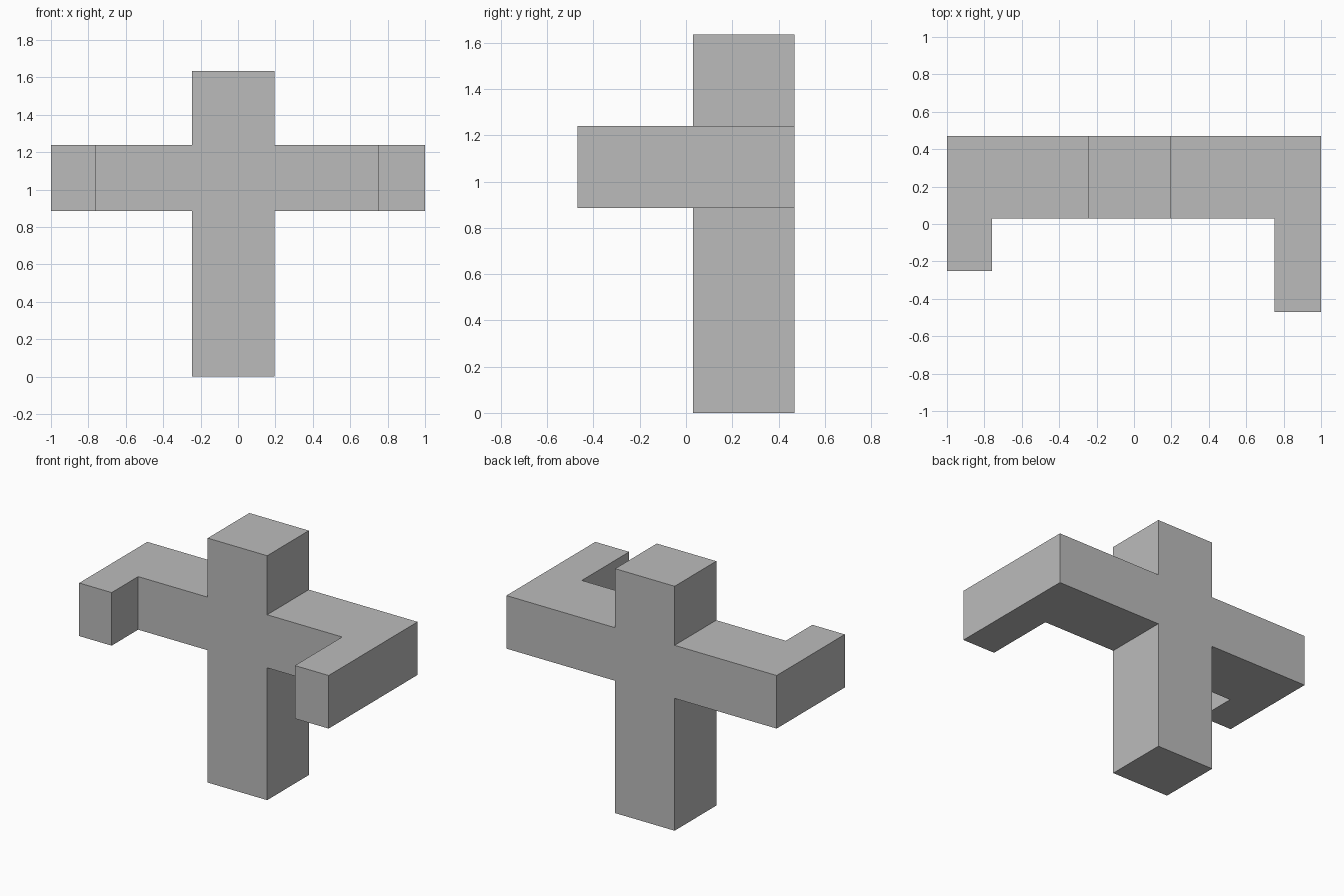
import bpy, bmesh
from mathutils import Vector

if "Cube" in bpy.data.objects:
    bpy.data.objects.remove(bpy.data.objects["Cube"])

BACK, FRONT = 0.47, 0.03
X = [-1.0, -0.76, -0.245, 0.195, 0.75, 1.0]   # arm tip, hook, post, post, hook, arm tip
Z = [0.0, 0.885, 1.24, 1.635]                 # base, arm underside, arm top, post top
HOOK_REACH = {0: 0.28, 4: 0.50}               # forward length of the left and right hooks

grey = bpy.data.materials.new("grey")
grey.diffuse_color = (0.5, 0.5, 0.5, 1)
grey.use_nodes = True
grey.node_tree.nodes["Principled BSDF"].inputs["Base Color"].default_value = grey.diffuse_color

bm = bmesh.new()


def extrude(faces, depth):
    """Push faces forward (-y) and return the new front faces."""
    out = bmesh.ops.extrude_face_region(bm, geom=faces)["geom"]
    verts = [g for g in out if isinstance(g, bmesh.types.BMVert)]
    bmesh.ops.translate(bm, verts=verts, vec=Vector((0, -depth, 0)))
    return [g for g in out if isinstance(g, bmesh.types.BMFace)]


# Cross-shaped back profile: an arm row crossed by a post column
cells = [(i, 1) for i in range(5)] + [(2, 0), (2, 2)]
profile = []
for i, k in cells:
    corners = [(X[i], Z[k]), (X[i + 1], Z[k]), (X[i + 1], Z[k + 1]), (X[i], Z[k + 1])]
    profile.append(bm.faces.new([bm.verts.new((x, BACK, z)) for x, z in corners]))
bmesh.ops.remove_doubles(bm, verts=bm.verts[:], dist=0.0001)

# Thickness of the post and arms
front = extrude(bm.faces[:], BACK - FRONT)

# Hooks reaching forward from the two arm tips
for i, reach in HOOK_REACH.items():
    tip = [f for f in front if f.is_valid
           and X[i] < f.calc_center_median().x < X[i + 1]]
    old = tip[:]
    extrude(tip, reach)
    front = [f for f in front if f.is_valid and f not in old]

# Close the back if needed, then merge coplanar faces into clean flat sides
if any(e.is_boundary for e in bm.edges):
    bmesh.ops.holes_fill(bm, edges=[e for e in bm.edges if e.is_boundary], sides=0)
bmesh.ops.dissolve_limit(bm, angle_limit=0.01, verts=bm.verts[:], edges=bm.edges[:])
bmesh.ops.recalc_face_normals(bm, faces=bm.faces[:])

mesh = bpy.data.meshes.new("post_with_hooked_arms")
bm.to_mesh(mesh)
bm.free()
mesh.materials.append(grey)
bpy.context.collection.objects.link(bpy.data.objects.new("post_with_hooked_arms", mesh))
